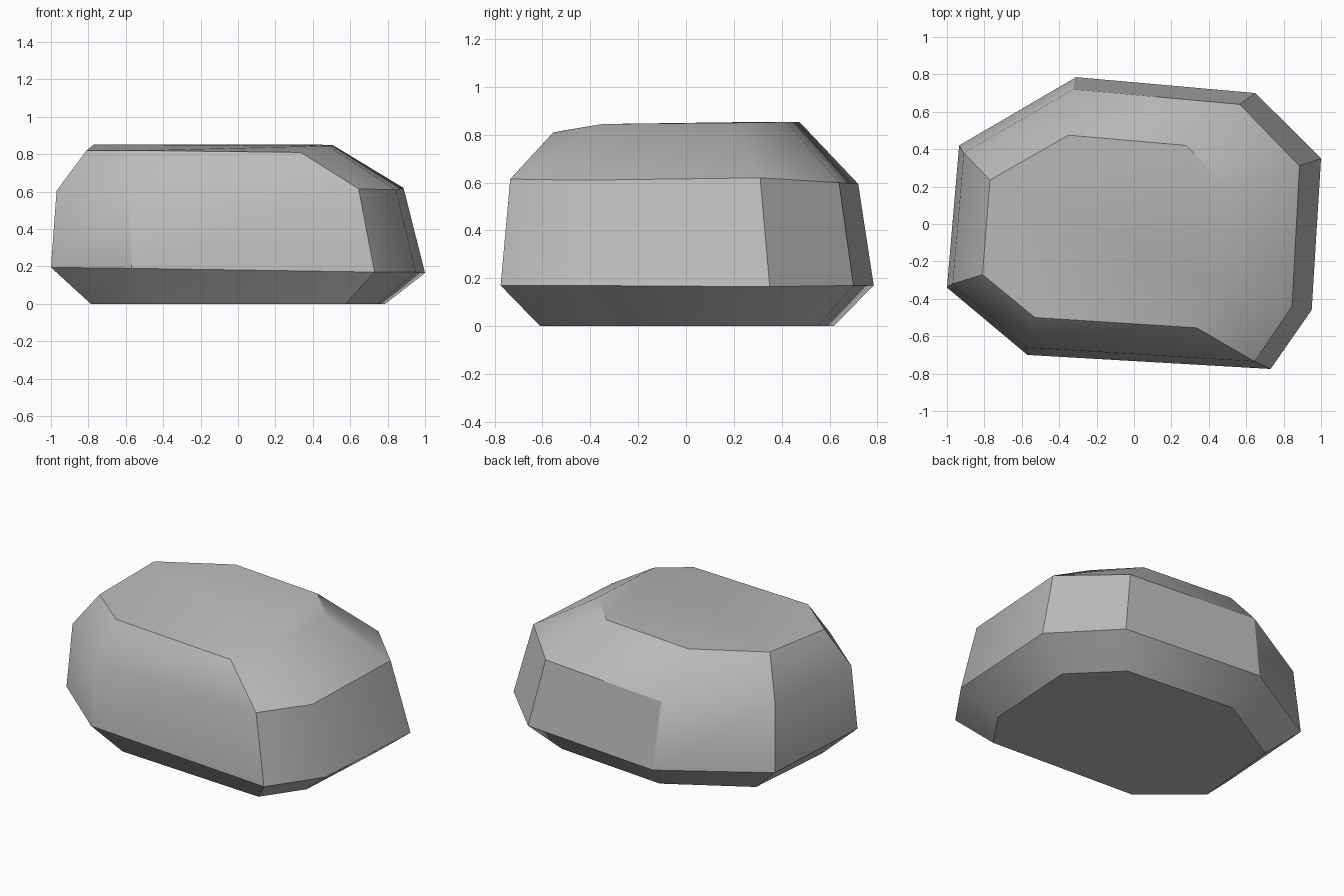
import bpy, bmesh, math

cube = bpy.data.objects.get("Cube")
if cube:
    bpy.data.objects.remove(cube)

# Stone colour
stone = bpy.data.materials.new("stone grey")
stone.use_nodes = True
grey = (0.5, 0.5, 0.5, 1)
stone.diffuse_color = grey
bsdf = stone.node_tree.nodes["Principled BSDF"]
bsdf.inputs["Base Color"].default_value = grey
bsdf.inputs["Roughness"].default_value = 0.9

# Irregular eight-sided rings, counter-clockwise from the front right corner
girth = [(-1, -.34, .195), (-.57, -.7, .19), (.73, -.775, .17), (.95, -.46, .17),
         (1, .35, .165), (.65, .7, .17), (-.31, .785, .17), (-.935, .42, .18)]
shoulder = [(-.97, -.32, .605), (-.575, -.66, .59), (.645, -.735, .615), (.845, -.44, .61),
            (.885, .31, .62), (.565, .64, .6), (-.325, .72, .595), (-.91, .38, .6)]
crown = [(-.81, -.27, .82), (-.53, -.5, .82), (.335, -.555, .81), (.48, -.35, .845),
         (.505, .19, .85), (.28, .42, .853), (-.35, .475, .853), (-.77, .235, .853)]
# The flat base is the girth drawn inwards
base = [(x * .787, y * .787, 0) for x, y, z in girth]


def loft(name, rings):
    """Bridge the rings with quads and cap both ends."""
    bm = bmesh.new()
    loops = [[bm.verts.new(p) for p in ring] for ring in rings]
    count = len(rings[0])
    for low, high in zip(loops, loops[1:]):
        for i in range(count):
            j = (i + 1) % count
            bm.faces.new((low[i], low[j], high[j], high[i]))
    bm.faces.new(loops[0][::-1])
    bm.faces.new(loops[-1])
    mesh = bpy.data.meshes.new(name)
    bm.to_mesh(mesh)
    bm.free()
    obj = bpy.data.objects.new(name, mesh)
    bpy.context.collection.objects.link(obj)
    mesh.materials.append(stone)
    return obj


# Boulder, with softened shallow edges
boulder = loft("boulder", [base, girth, shoulder, crown])
bpy.ops.object.select_all(action='DESELECT')
boulder.select_set(True)
bpy.context.view_layer.objects.active = boulder
bpy.ops.object.shade_smooth_by_angle(angle=math.radians(33))
